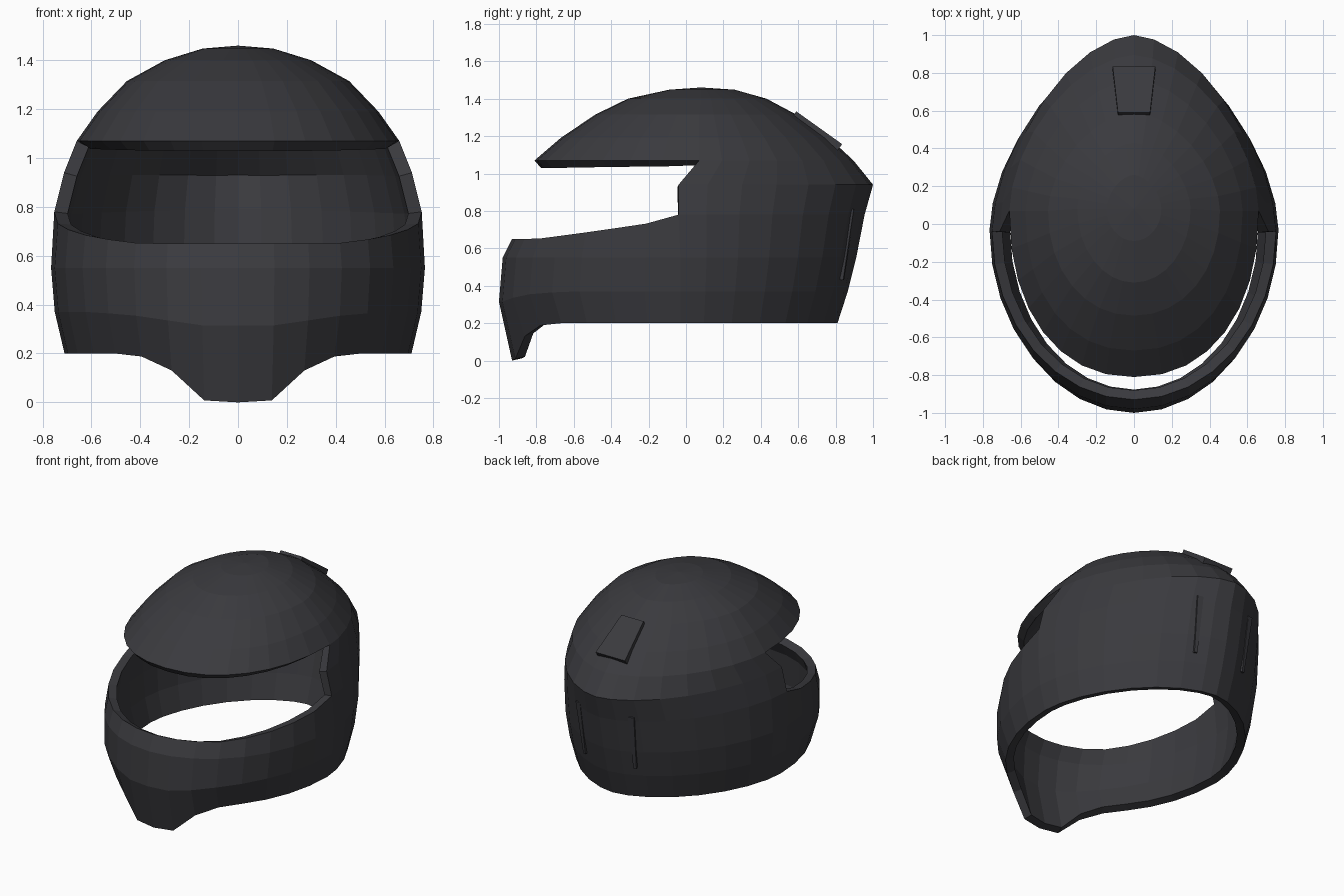
import bpy, bmesh, math
from mathutils import Vector

if "Cube" in bpy.data.objects:
    bpy.data.objects.remove(bpy.data.objects["Cube"])

mat = bpy.data.materials.new("charcoal_shell")
mat.diffuse_color = (0.042, 0.042, 0.048, 1)
mat.use_nodes = True
mat.node_tree.nodes["Principled BSDF"].inputs["Base Color"].default_value = mat.diffuse_color


def interp(x, pts):
    if x <= pts[0][0]:
        return pts[0][1]
    for (a, p), (b, q) in zip(pts, pts[1:]):
        if x <= b:
            return p + (q - p) * (x - a) / (b - a)
    return pts[-1][1]


def finish(bm, name):
    bmesh.ops.recalc_face_normals(bm, faces=bm.faces)
    me = bpy.data.meshes.new(name)
    bm.to_mesh(me)
    bm.free()
    me.materials.append(mat)
    ob = bpy.data.objects.new(name, me)
    bpy.context.collection.objects.link(ob)
    return ob


# Edge curves: chin dip over |x|, cheek row over |x|, chin bar top over y
CHIN = [(0.13, 0.0), (0.26, 0.125), (0.39, 0.187), (0.48, 0.2)]
CHEEK = [(0.15, 0.315), (0.42, 0.355), (0.6, 0.37)]
BAR = [(-0.8, 0.65), (-0.57, 0.68), (-0.22, 0.73), (-0.04, 0.78)]

# Rows from rim to crown: height, half width, widest y, front y, back y, front power
ROWS = [
    (0.20, 0.71, -0.03, -0.93, 0.81, 2.0),
    (0.37, 0.75, -0.03, -1.00, 0.865, 2.0),
    (0.55, 0.765, -0.03, -0.98, 0.91, 2.0),
    (0.78, 0.752, -0.04, -0.93, 0.955, 2.0),
    (0.94, 0.712, -0.04, -0.88, 1.00, 2.0),
    (1.07, 0.66, 0.07, -0.81, 0.895, 2.2),
    (1.19, 0.575, 0.07, -0.67, 0.765, 2.2),
    (1.315, 0.455, 0.07, -0.485, 0.59, 2.1),
    (1.40, 0.30, 0.08, -0.31, 0.43, 2.0),
    (1.448, 0.145, 0.08, -0.09, 0.26, 2.0),
]
N = 32

# Shell: stacked egg-shaped rows with the visor opening left out
bm = bmesh.new()
rings = []
for r, (z, w, yc, yf, yb, pf) in enumerate(ROWS):
    ring = []
    for i in range(N):
        t = 2 * math.pi * i / N
        s, c = math.sin(t), math.cos(t)
        if abs(c) < 1e-6:
            c = 0.0
        e = 2 / (pf if c >= 0 else 1.72)
        x = w * math.copysign(abs(s) ** e, s) if abs(s) > 1e-6 else 0.0
        y = yc + (yf - yc if c >= 0 else yb - yc) * abs(c) ** e
        h = z
        if c > 0:
            if r == 0:
                h = interp(abs(x), CHIN)
            elif r == 1:
                h = interp(abs(x), CHEEK)
            elif r == 3:
                h = interp(y, BAR)
        ring.append(bm.verts.new((x, y, h)))
    rings.append(ring)
for r in range(len(ROWS) - 1):
    for i in range(N):
        j = (i + 1) % N
        if r in (3, 4) and (i < N // 4 or i >= N - N // 4):
            continue
        bm.faces.new((rings[r][i], rings[r][j], rings[r + 1][j], rings[r + 1][i]))
crown = bm.verts.new((0, 0.08, 1.46))
for i in range(N):
    bm.faces.new((rings[-1][i], rings[-1][(i + 1) % N], crown))
used = [v for v in bm.verts if not v.link_faces]
bmesh.ops.delete(bm, geom=used, context='VERTS')
shell = finish(bm, "helmet_shell")
sol = shell.modifiers.new("thickness", 'SOLIDIFY')
sol.thickness = 0.055
sol.offset = -1


def plate(name, outline, normal, depth):
    """Solid plate from its visible outline, pushed back along the normal."""
    bm = bmesh.new()
    f = bm.faces.new([bm.verts.new(p) for p in outline])
    ext = bmesh.ops.extrude_face_region(bm, geom=[f], use_keep_orig=True)
    moved = [g for g in ext["geom"] if isinstance(g, bmesh.types.BMVert)]
    bmesh.ops.translate(bm, verts=moved, vec=-Vector(normal).normalized() * depth)
    return finish(bm, name)


# Vent cover on the upper back
plate("rear_vent_cover",
      [(-0.085, 0.59, 1.332), (0.085, 0.59, 1.332), (0.113, 0.835, 1.157), (-0.113, 0.835, 1.157)],
      (0, 0.58, 0.81), 0.04)

# Slim upright ribs on the lower back
for side, sx in (("left", -1), ("right", 1)):
    plate("rear_rib_" + side,
          [(sx * 0.185, 0.845, 0.43), (sx * 0.205, 0.84, 0.43),
           (sx * 0.225, 0.897, 0.81), (sx * 0.185, 0.905, 0.81)],
          (sx * 0.2, 1, -0.15), 0.04)
